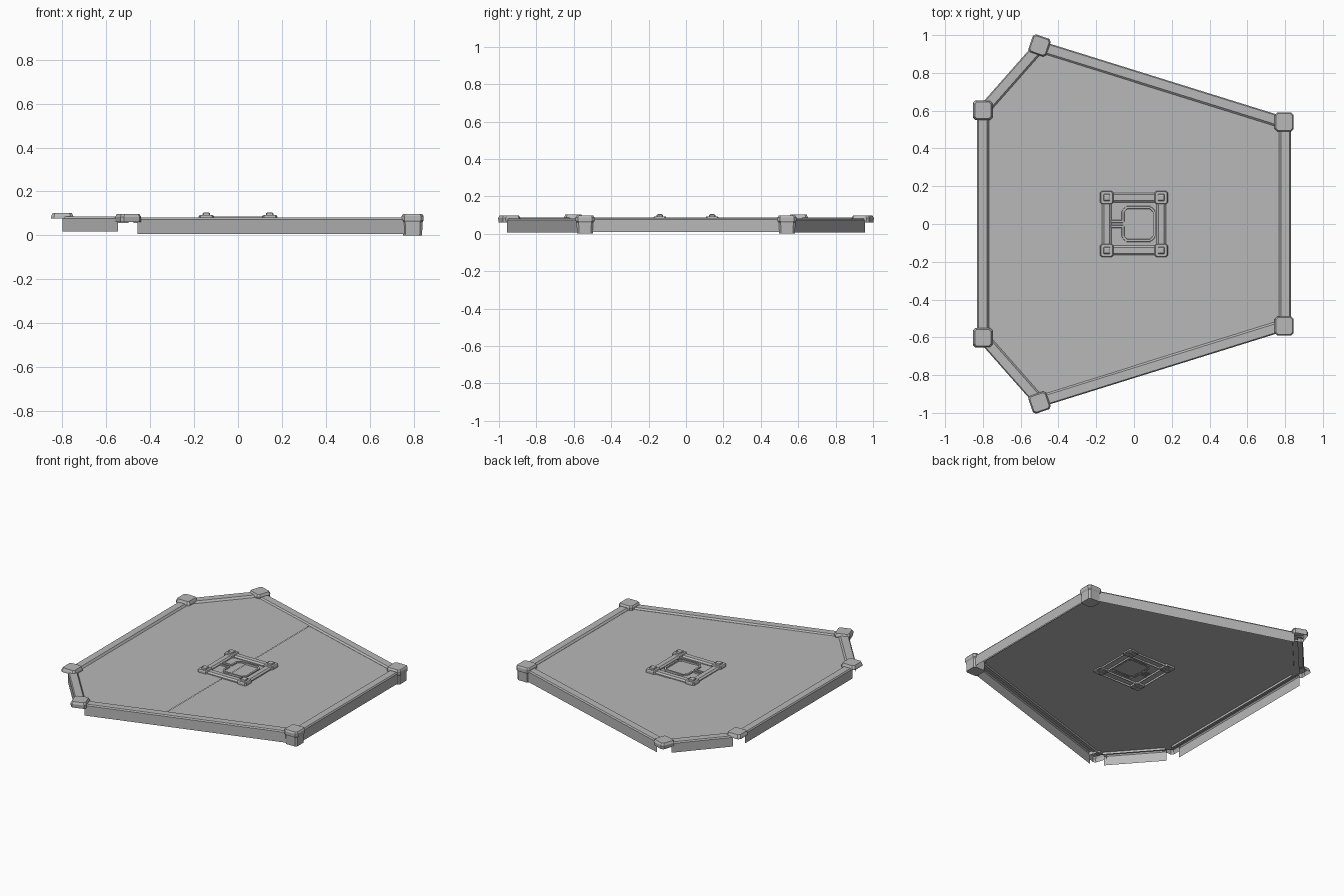
import bpy, math
from mathutils import Vector

if "Cube" in bpy.data.objects:
    bpy.data.objects.remove(bpy.data.objects["Cube"], do_unlink=True)

stone = bpy.data.materials.new("grey stone")
stone.use_nodes = True
GREY = (0.48, 0.48, 0.48, 1)
stone.diffuse_color = GREY
stone.node_tree.nodes["Principled BSDF"].inputs["Base Color"].default_value = GREY

FLOOR = 0.072


def build(name, verts, faces):
    mesh = bpy.data.meshes.new(name)
    mesh.from_pydata([tuple(v) for v in verts], [], faces)
    mesh.materials.append(stone)
    obj = bpy.data.objects.new(name, mesh)
    bpy.context.collection.objects.link(obj)
    return obj


def extrude_profile(name, a, b, profile, capped=False):
    """Sweep (outward offset, height) points along the line a to b."""
    a, b = Vector(a), Vector(b)
    d = (b - a).normalized()
    out = Vector((d.y, -d.x))
    if out.dot(a + b) < 0:
        a, b, out = b, a, -out
    verts = [(*(p + out * o), z) for p in (a, b) for o, z in profile]
    n = len(profile)
    faces = [(i, i + n, i + n + 1, i + 1) for i in range(n - 1)]
    if capped:
        faces += [tuple(range(n)), tuple(range(2 * n - 1, n - 1, -1))]
    return build(name, verts, faces)


def stacked_post(name, centre, angle, rings, closed=False):
    """Stack chamfered squares given as (half width, height)."""
    verts, faces = [], []
    for h, z in rings:
        c = h * 0.75
        for x, y in ((h, -c), (h, c), (c, h), (-c, h), (-h, c), (-h, -c), (-c, -h), (c, -h)):
            verts.append((centre[0] + x * math.cos(angle) - y * math.sin(angle),
                          centre[1] + x * math.sin(angle) + y * math.cos(angle), z))
    for r in range(len(rings) - 1):
        for i in range(8):
            j = (i + 1) % 8
            faces.append((r * 8 + i, r * 8 + j, r * 8 + 8 + j, r * 8 + 8 + i))
    last = 8 * (len(rings) - 1)
    faces.append(tuple(range(last, last + 8)))
    if closed:
        faces.append(tuple(range(7, -1, -1)))
    return build(name, verts, faces)


def mirror_y(p):
    return (p[0], -p[1])


# Floor deck: two halves meeting with a shallow step
side, tip, front = (-0.8, 0.6), (-0.5, 0.94), (0.8, 0.535)
mid = (0, 0.784)
for name, half, z in (("floor_right_half", [side, tip, mid], FLOOR + 0.001),
                      ("floor_left_half", [mid, front], FLOOR - 0.001)):
    outline = half + [mirror_y(p) for p in reversed(half)]
    build(name, [(x, y, z) for x, y in outline], [tuple(range(len(outline) - 1, -1, -1))])

# Parapet walls, open underneath
def wall(name, a, b, low, top):
    gap = (Vector(b) - Vector(a)).normalized() * 0.035
    profile = [(0.03, low), (0.03, top - 0.008), (0.024, top), (-0.022, top),
               (-0.032, FLOOR), (-0.032, FLOOR - 0.015)]
    extrude_profile(name, Vector(a) + gap, Vector(b) - gap, profile)


wall("wall_right", mirror_y(side), side, 0.015, 0.086)
wall("wall_left", mirror_y(front), front, 0.008, 0.083)
for tag, f in (("back", lambda p: p), ("front", mirror_y)):
    wall("wall_short_" + tag, f(side), f(tip), 0.017, 0.086)
    wall("wall_long_" + tag, f(tip), f(front), 0.006, 0.081)

# Corner posts: open caps on one side, full posts on the other
for tag, s in (("back", 1), ("front", -1)):
    stacked_post("cap_side_" + tag, (-0.8, 0.602 * s), 0,
                 [(0.052, 0.078), (0.05, 0.088), (0.043, 0.103)])
    stacked_post("cap_tip_" + tag, (-0.5, 0.945 * s), -math.radians(19) * s,
                 [(0.048, 0.06), (0.05, 0.084), (0.043, 0.098)])
    stacked_post("post_full_" + tag, (0.795, 0.54 * s), 0,
                 [(0.043, 0), (0.045, 0.06), (0.05, 0.068), (0.05, 0.088), (0.044, 0.097)], True)

# Central square: rails and knobbed corner posts
CX, CY = 0.144, 0.14
rail = [(0.025, 0.06), (0.025, 0.078), (0.015, 0.087), (-0.015, 0.087), (-0.025, 0.078), (-0.025, 0.06)]
for s, xname, yname in ((1, "left", "back"), (-1, "right", "front")):
    extrude_profile("square_rail_" + xname, (CX * s, -CY), (CX * s, CY), rail, True)
    extrude_profile("square_rail_" + yname, (-CX, CY * s), (CX, CY * s), rail, True)
    for t, tname in ((1, "left"), (-1, "right")):
        c = (CX * t, CY * s)
        stacked_post("square_post_%s_%s" % (yname, tname), c, 0,
                     [(0.035, 0.062), (0.035, 0.086), (0.031, 0.092), (0.018, 0.092),
                      (0.016, 0.101), (0.009, 0.105)], True)

# Raised keyhole outline inside the square
path = [(-0.128, 0.013), (-0.058, 0.013), (-0.058, 0.065), (-0.04, 0.087),
        (0.087, 0.087), (0.107, 0.065), (0.107, 0)]
bead = [(0.008, FLOOR - 0.004), (0.006, 0.08), (-0.006, 0.08), (-0.008, FLOOR - 0.004)]
for tag, f in (("back", lambda p: p), ("front", mirror_y)):
    for i in range(len(path) - 1):
        extrude_profile("keyhole_bead_%s_%d" % (tag, i + 1), f(path[i]), f(path[i + 1]), bead, True)
